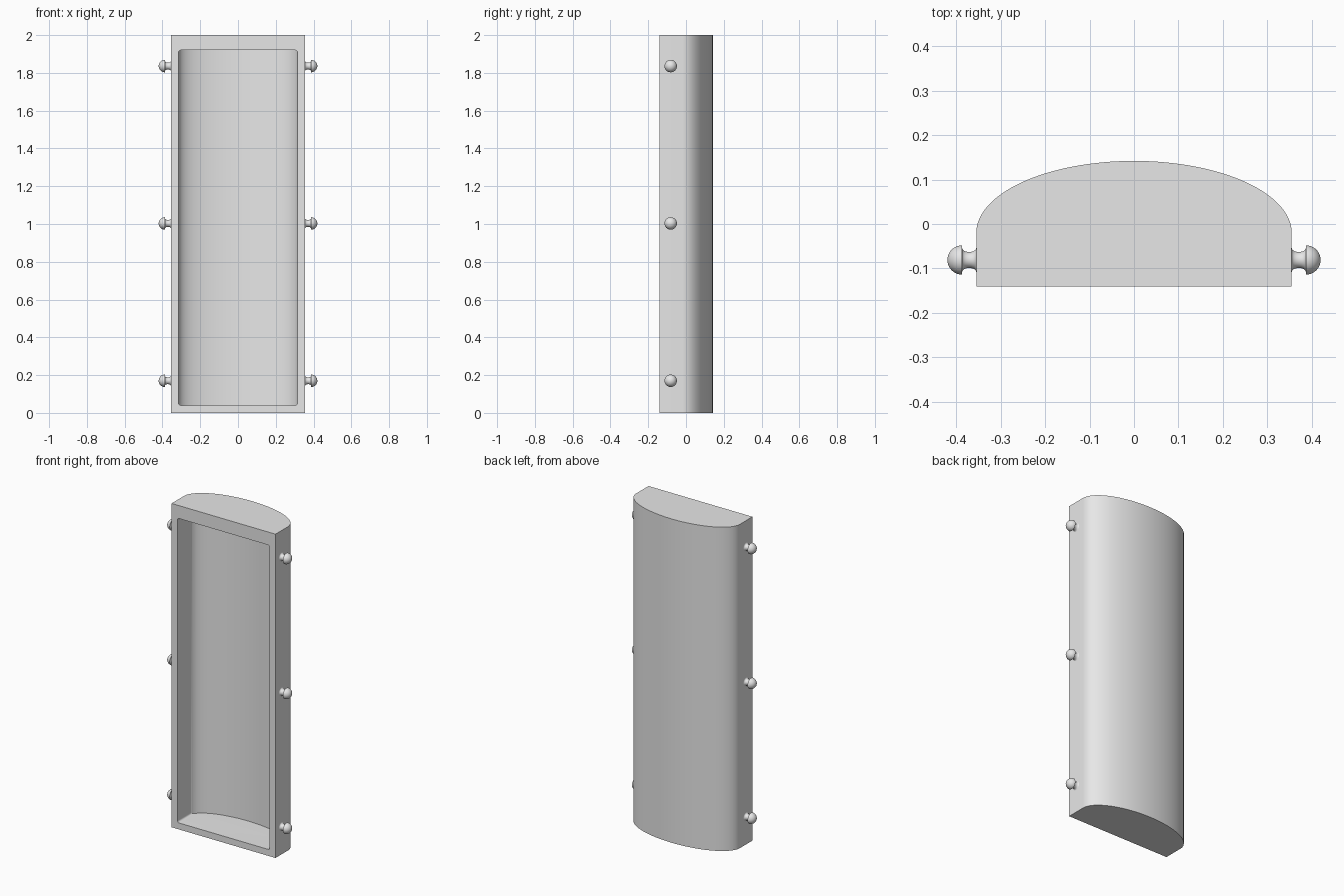
import bpy, bmesh
from math import sin, cos, pi, radians
from mathutils import Matrix

default = bpy.data.objects.get("Cube")
if default:
    bpy.data.objects.remove(default, do_unlink=True)

GREY = (0.8, 0.8, 0.8, 1)
grey = bpy.data.materials.new("plain grey")
grey.use_nodes = True
grey.diffuse_color = GREY
grey.node_tree.nodes["Principled BSDF"].inputs["Base Color"].default_value = GREY


def add_object(name, bm):
    bmesh.ops.recalc_face_normals(bm, faces=bm.faces)
    mesh = bpy.data.meshes.new(name)
    bm.to_mesh(mesh)
    bm.free()
    mesh.materials.append(grey)
    ob = bpy.data.objects.new(name, mesh)
    bpy.context.collection.objects.link(ob)
    return ob


def activate(ob):
    bpy.ops.object.select_all(action='DESELECT')
    ob.select_set(True)
    bpy.context.view_layer.objects.active = ob


def prism(name, points, depth):
    """Extrude a closed outline of 3D points along the depth vector."""
    bm = bmesh.new()
    face = bm.faces.new([bm.verts.new(p) for p in points])
    extruded = bmesh.ops.extrude_face_region(bm, geom=[face], use_keep_orig=True)["geom"]
    moved = [g for g in extruded if isinstance(g, bmesh.types.BMVert)]
    bmesh.ops.translate(bm, verts=moved, vec=depth)
    return add_object(name, bm)


def arch(half_width, rise, front, z, steps=64):
    """Flat-fronted outline closed by a half ellipse at the back."""
    curve = [(half_width * cos(pi * i / steps), -0.02 + rise * sin(pi * i / steps), z)
             for i in range(steps + 1)]
    return [(half_width, front, z)] + curve + [(-half_width, front, z)]


def rounded_rect(half_width, low, high, radius, y, steps=6):
    points = []
    corners = [(1, high), (-1, high), (-1, low), (1, low)]
    for k, (side, z) in enumerate(corners):
        cx = side * (half_width - radius)
        cz = z - radius if z == high else z + radius
        for i in range(steps + 1):
            a = pi / 2 * (k + i / steps)
            points.append((cx + radius * cos(a), y, cz + radius * sin(a)))
    return points


def cut(target, cutter, operation):
    mod = target.modifiers.new("cut", 'BOOLEAN')
    mod.operation = operation
    mod.solver = 'EXACT'
    mod.object = cutter
    activate(target)
    bpy.ops.object.modifier_apply(modifier=mod.name)
    bpy.data.objects.remove(cutter, do_unlink=True)


# Hollow shell: arched body with a rounded rectangular opening at the front
shell = prism("shell", arch(0.355, 0.162, -0.141, 0), (0, 0, 2))
cavity = prism("cavity_cutter", arch(0.315, 0.122, -0.3, -0.1), (0, 0, 2.2))
opening = prism("opening_cutter", rounded_rect(0.3145, 0.04, 1.92, 0.012, -0.2), (0, 0.5, 0))
cut(cavity, opening, 'INTERSECT')
cut(shell, cavity, 'DIFFERENCE')
activate(shell)
bpy.ops.object.shade_smooth_by_angle(angle=radians(30))

# Knob profile as (distance out from wall, radius): waisted neck, then domed head
neck = [(0.016 - 0.016 * cos(pi * i / 10), 0.027 - 0.009 * sin(pi * i / 10))
        for i in range(11)]
dome = [(0.032 + 0.033 * sin(pi / 2 * i / 10), 0.033 * cos(pi / 2 * i / 10))
        for i in range(11)]
knob_profile = [(-0.005, 0.027)] + neck + dome


def knob(name, side, z):
    bm = bmesh.new()
    verts = [bm.verts.new((d, r, 0)) for d, r in knob_profile]
    edges = [bm.edges.new(pair) for pair in zip(verts, verts[1:])]
    bmesh.ops.spin(bm, geom=verts + edges, cent=(0, 0, 0), axis=(1, 0, 0),
                   angle=2 * pi, steps=32)
    bmesh.ops.remove_doubles(bm, verts=bm.verts, dist=0.0001)
    bmesh.ops.transform(bm, verts=bm.verts, matrix=Matrix.Diagonal((side, 1, 1, 1)))
    ob = add_object(name, bm)
    ob.location = (side * 0.355, -0.081, z)
    activate(ob)
    bpy.ops.object.shade_smooth_by_angle(angle=radians(40))


# Three knobs on each side
for side, label in ((1, "left"), (-1, "right")):
    for z, level in ((0.17, "lower"), (1.003, "middle"), (1.836, "upper")):
        knob(f"{label}_{level}_knob", side, z)
